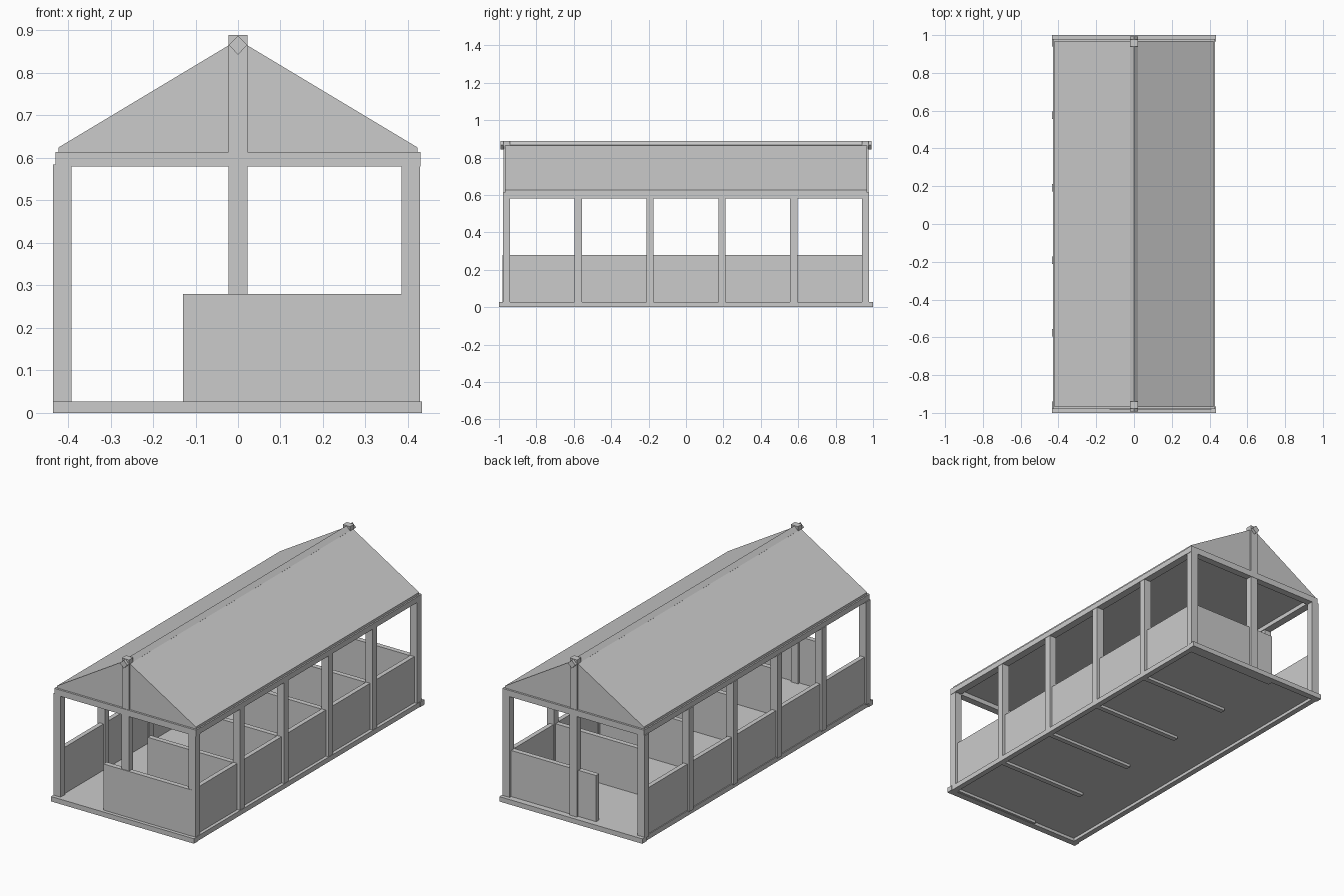
import bpy, bmesh
from math import radians

if "Cube" in bpy.data.objects:
    bpy.data.objects.remove(bpy.data.objects["Cube"])


def mesh_object(name, bm):
    bmesh.ops.recalc_face_normals(bm, faces=bm.faces)
    me = bpy.data.meshes.new(name)
    bm.to_mesh(me)
    bm.free()
    ob = bpy.data.objects.new(name, me)
    bpy.context.collection.objects.link(ob)
    return ob


def extrude_y(name, profile, y0, y1):
    """Extrude an x,z profile along y."""
    bm = bmesh.new()
    face = bm.faces.new([bm.verts.new((x, y0, z)) for x, z in profile])
    ext = bmesh.ops.extrude_face_region(bm, geom=[face])
    verts = [g for g in ext["geom"] if isinstance(g, bmesh.types.BMVert)]
    bmesh.ops.translate(bm, verts=verts, vec=(0, y1 - y0, 0))
    return mesh_object(name, bm)


def box(name, x, y, z):
    return extrude_y(name, [(x[0], z[0]), (x[1], z[0]), (x[1], z[1]), (x[0], z[1])], *y)


FLOOR, WALL, EAVE = 0.027, 0.28, 0.582
posts_y = [-0.96 + i * 0.384 for i in range(6)]

# Floor plate, raised slightly inside its frame
box("floor", (-0.41, 0.41), (-0.98, 0.98), (0.017, 0.026))

for s, side in ((-1, "left"), (1, "right")):
    # Frame rails and eave beams along the length
    box(side + "_base_rail", sorted((s * 0.40, s * 0.43)), (-0.97, 0.97), (0, FLOOR))
    box(side + "_eave_beam", sorted((s * 0.388, s * 0.43)), (-0.975, 0.975), (EAVE, 0.612))
    # Low side wall
    outer = 0.425 if s < 0 else 0.412
    box(side + "_wall", sorted((s * (outer - 0.025), s * outer)), (-0.965, 0.965), (0.02, WALL))
    # Row of posts
    px = (-0.435, -0.392) if s < 0 else (0.385, 0.428)
    for i, y in enumerate(posts_y):
        box(f"{side}_post_{i}", px, (y - 0.019, y + 0.019), (0.02, 0.585))

for s, end in ((-1, "front"), (1, "back")):
    # End frame: sill, cross beam, centre post and gable post
    box(end + "_sill", (-0.435, 0.433), sorted((s * 0.965, s * 1.0)), (0, FLOOR))
    box(end + "_cross_beam", (-0.43, 0.43), sorted((s * 0.94, s * 0.979)), (0.58, 0.614))
    box(end + "_centre_post", (-0.022, 0.022), sorted((s * 0.94, s * 0.977)), (0.02, 0.60))
    box(end + "_gable_post", (-0.022, 0.022), sorted((s * 0.94, s * 0.976)), (0.60, 0.889))

# Stall partitions, reaching below the floor as joists and open at the left aisle
for i, y in enumerate(posts_y):
    yc = y - 0.008
    if i == 0:
        yc = -0.967
    box(f"partition_{i}", (-0.13, 0.41), (yc - 0.014, yc + 0.014), (0.002, WALL))

# Solid gabled roof with a flat ceiling
extrude_y("roof", [(-0.422, 0.605), (0.422, 0.605), (0.422, 0.625),
                   (0, 0.878), (-0.422, 0.625)], -0.968, 0.968)

# Square ridge pole set on its corner
extrude_y("ridge_pole", [(0, 0.843), (0.022, 0.866), (0, 0.888), (-0.022, 0.866)], -0.992, 0.992)
